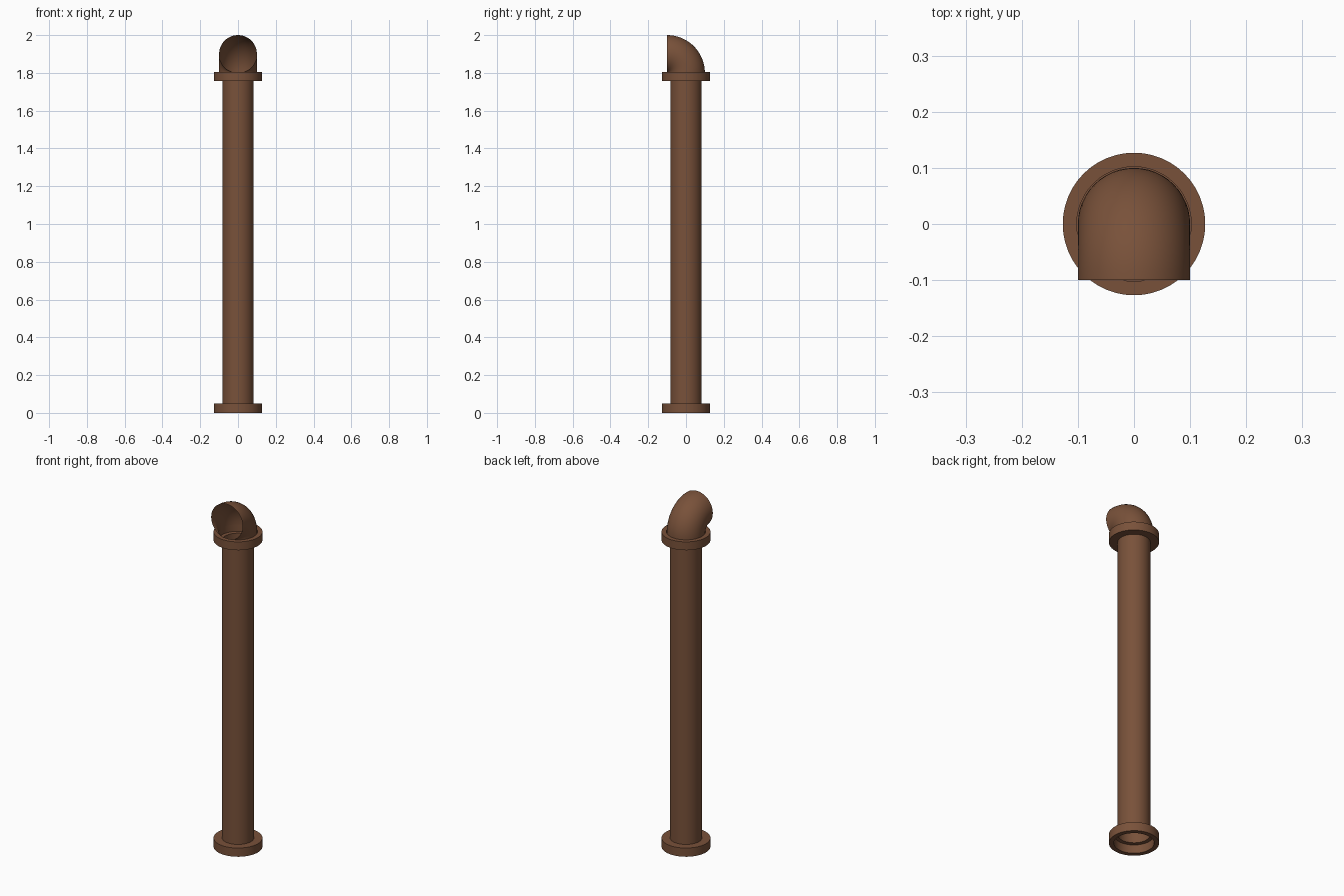
import bpy, bmesh, math

if "Cube" in bpy.data.objects:
    bpy.data.objects.remove(bpy.data.objects["Cube"])

N = 48
mat = bpy.data.materials.new("rusty brown")
mat.diffuse_color = (0.19, 0.083, 0.042, 1)
mat.use_nodes = True
mat.node_tree.nodes["Principled BSDF"].inputs["Base Color"].default_value = mat.diffuse_color


def sweep(name, rings, closed=False):
    """Skin a list of rings, each a list of N points."""
    bm = bmesh.new()
    vs = [[bm.verts.new(p) for p in ring] for ring in rings]
    for i in range(len(vs) if closed else len(vs) - 1):
        a, b = vs[i], vs[(i + 1) % len(vs)]
        for j in range(N):
            k = (j + 1) % N
            bm.faces.new((a[j], a[k], b[k], b[j]))
    bmesh.ops.remove_doubles(bm, verts=bm.verts, dist=1e-5)
    me = bpy.data.meshes.new(name)
    bm.to_mesh(me)
    bm.free()
    ob = bpy.data.objects.new(name, me)
    bpy.context.collection.objects.link(ob)
    me.materials.append(mat)
    bpy.ops.object.select_all(action='DESELECT')
    ob.select_set(True)
    bpy.context.view_layer.objects.active = ob
    bpy.ops.object.shade_smooth_by_angle(angle=math.radians(35))
    return ob


def circle(r, z):
    return [(r * math.cos(2 * math.pi * j / N), r * math.sin(2 * math.pi * j / N), z)
            for j in range(N)]


# open straight pipe between the flanges
sweep("pipe", [circle(0.083, 0.05), circle(0.083, 1.757)])

# flange collars: bored wide from the open end, stepping in to the pipe
for name, z_end, z_pipe in (("bottom_flange", 0.0, 0.05), ("top_flange", 1.805, 1.757)):
    rings = [circle(0.083, z_pipe), circle(0.127, z_pipe),
             circle(0.127, z_end), circle(0.102, z_end)]
    rings.append(circle(0.102, z_pipe + (0.002 if z_end > z_pipe else -0.002)))
    rings.append(circle(0.083, rings[-1][0][2]))
    if z_end > z_pipe:
        rings.reverse()
    sweep(name, rings)

# quarter-turn elbow, opening to the front
elbow = []
for i in range(17):
    t = math.pi / 2 * i / 16
    ring = []
    for x, y, _ in circle(0.1, 0):
        d = 0.1 + y
        ring.append((x, -0.1 + d * math.cos(t), 1.8 + d * math.sin(t)))
    elbow.append(ring)
sweep("elbow", elbow)
